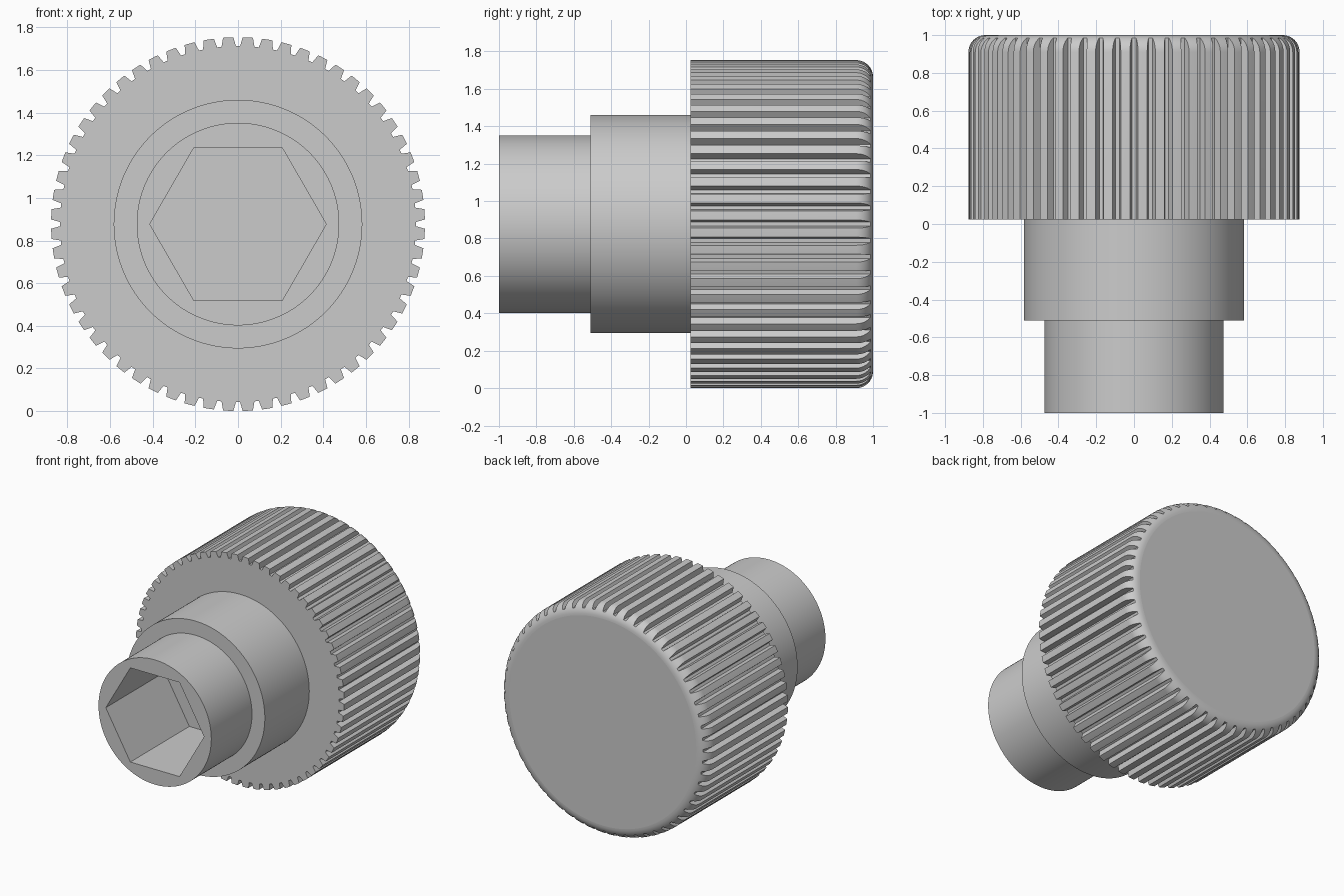
import bpy
import bmesh
from math import cos, sin, pi, radians

cube = bpy.data.objects.get("Cube")
if cube:
    bpy.data.objects.remove(cube, do_unlink=True)

AXIS_Z = 0.877      # height of the turning axis, also the head radius
TEETH = 60
SEGMENTS = 240

grey = bpy.data.materials.new("plain_grey")
grey.use_nodes = True
grey.diffuse_color = (0.6, 0.6, 0.6, 1)
grey.node_tree.nodes["Principled BSDF"].inputs["Base Color"].default_value = (0.6, 0.6, 0.6, 1)


def loft(name, sections):
    """Join closed loops of (x, y, z) points, given front to back, and cap both ends."""
    bm = bmesh.new()
    loops = [[bm.verts.new(p) for p in s] for s in sections]
    for a, b in zip(loops, loops[1:]):
        for i in range(len(a)):
            bm.faces.new((a[i - 1], a[i], b[i], b[i - 1]))
    bm.faces.new(loops[0])
    bm.faces.new(loops[-1])
    bmesh.ops.recalc_face_normals(bm, faces=bm.faces)
    mesh = bpy.data.meshes.new(name)
    bm.to_mesh(mesh)
    bm.free()
    mesh.materials.append(grey)
    obj = bpy.data.objects.new(name, mesh)
    bpy.context.collection.objects.link(obj)
    return obj


def ring(radius, y, count=SEGMENTS, offset=0.5):
    angles = [2 * pi * (i + offset) / count for i in range(count)]
    return [(radius * cos(a), y, AXIS_Z + radius * sin(a)) for a in angles]


def toothed_ring(y):
    """Outline with straight-sided, flat-bottomed grooves between the teeth."""
    points = []
    for i in range(TEETH):
        a = 2 * pi * i / TEETH
        for r, side in ((0.92, -0.034), (0.835, -0.01), (0.835, 0.01), (0.92, 0.034)):
            points.append((r * cos(a) - side * sin(a), y, AXIS_Z + r * sin(a) + side * cos(a)))
    return points


def cut(obj, cutter, operation):
    cutter.hide_render = True
    mod = obj.modifiers.new("cut", "BOOLEAN")
    mod.operation = operation
    mod.solver = "EXACT"
    mod.object = cutter
    bpy.context.view_layer.objects.active = obj
    bpy.ops.object.modifier_apply(modifier=mod.name)
    bpy.data.objects.remove(cutter, do_unlink=True)


def finish(obj):
    """Smooth the round walls, keep end faces flat."""
    bpy.ops.object.select_all(action="DESELECT")
    obj.select_set(True)
    bpy.context.view_layer.objects.active = obj
    bpy.ops.object.shade_smooth_by_angle(angle=radians(30))
    for face in obj.data.polygons:
        if abs(face.normal.y) > 0.999:
            face.use_smooth = False


# Knurled head with a rounded back edge
FILLET = 0.09
STEPS = 10
sections = [ring(AXIS_Z, 0.025)]
for i in range(STEPS + 1):
    t = pi / 2 * i / STEPS
    sections.append(ring(AXIS_Z - FILLET + FILLET * cos(t), 1 - FILLET + FILLET * sin(t)))
head = loft("knurled_head", sections)
cut(head, loft("tooth_cutter", [toothed_ring(-0.2), toothed_ring(1.2)]), "INTERSECT")
finish(head)

# Stepped shaft with a hexagonal socket
shaft = loft("stepped_shaft", [ring(0.475, -1), ring(0.475, -0.51),
                               ring(0.583, -0.51), ring(0.583, 0.03)])
cut(shaft, loft("socket_cutter", [ring(0.414, -1.2, 6, 0), ring(0.414, -0.29, 6, 0)]), "DIFFERENCE")
finish(shaft)
